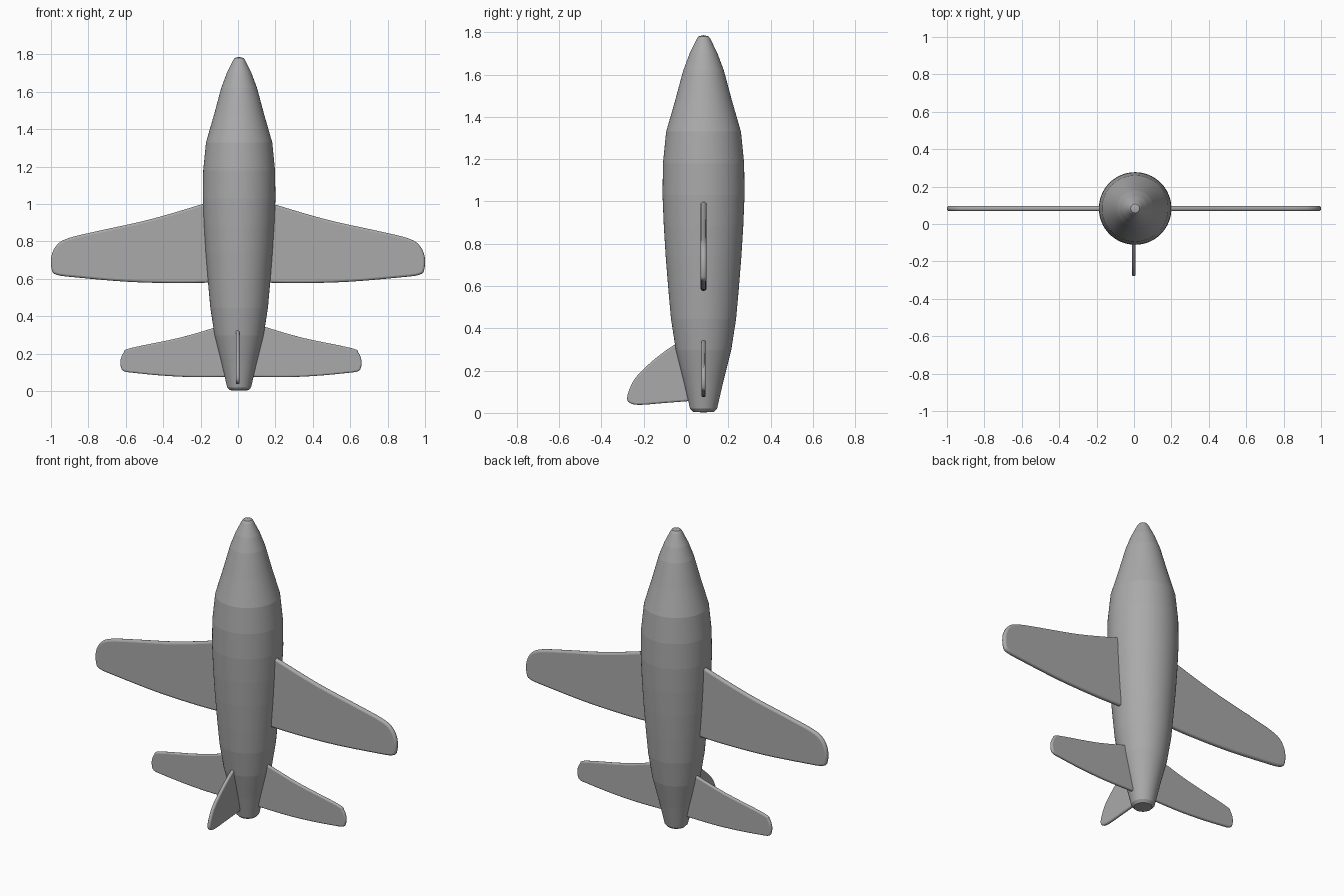
import bpy, bmesh, math
from mathutils import Vector

if "Cube" in bpy.data.objects:
    bpy.data.objects.remove(bpy.data.objects["Cube"])

CX, CY = 0.006, 0.083          # fuselage axis

grey = bpy.data.materials.new("dark_grey")
grey.diffuse_color = (0.40, 0.40, 0.40, 1)
grey.use_nodes = True
grey.node_tree.nodes["Principled BSDF"].inputs["Base Color"].default_value = grey.diffuse_color


def finish(name, bm):
    bmesh.ops.remove_doubles(bm, verts=bm.verts, dist=1e-5)
    bmesh.ops.recalc_face_normals(bm, faces=bm.faces)
    me = bpy.data.meshes.new(name)
    bm.to_mesh(me)
    bm.free()
    me.materials.append(grey)
    ob = bpy.data.objects.new(name, me)
    bpy.context.collection.objects.link(ob)
    bpy.ops.object.select_all(action='DESELECT')
    ob.select_set(True)
    bpy.context.view_layer.objects.active = ob
    bpy.ops.object.shade_smooth_by_angle(angle=math.radians(40))
    # large flat sides stay flat
    for p in me.polygons:
        if p.loop_total > 4:
            p.use_smooth = False
    return ob


def lathe(name, profile, sides=64):
    bm = bmesh.new()
    vs = [bm.verts.new((CX + r, CY, z)) for r, z in profile]
    es = [bm.edges.new(p) for p in zip(vs, vs[1:])]
    bmesh.ops.spin(bm, geom=vs + es, cent=(CX, CY, 0), axis=(0, 0, 1),
                   angle=math.tau, steps=sides, use_merge=True)
    # each ring is a crisp panel line, smooth around the body
    for e in bm.edges:
        if abs(e.verts[0].co.z - e.verts[1].co.z) < 1e-5:
            e.smooth = False
    return finish(name, bm)


def smooth_path(pts, n=4):
    # Catmull-Rom through the outline points, open at the hidden root
    p = [Vector(q) for q in pts]
    p = [p[0]] + p + [p[-1]]
    out = []
    for a, b, c, d in zip(p, p[1:], p[2:], p[3:]):
        for i in range(n):
            t = i / n
            out.append(0.5 * (2 * b + (c - a) * t + (2 * a - 5 * b + 4 * c - d) * t * t
                              + (3 * b - a - 3 * c + d) * t ** 3))
    return out + [p[-1]]


def plate(name, outline, thick, place, normal):
    # flat surface with rounded rim
    bm = bmesh.new()
    n = Vector(normal) * thick
    f = bm.faces.new([bm.verts.new(Vector(place(u, v)) - n / 2)
                      for u, v in smooth_path(outline)])
    ext = bmesh.ops.extrude_face_region(bm, geom=[f], use_keep_orig=True)
    bmesh.ops.translate(bm, vec=n, verts=[g for g in ext['geom']
                                          if isinstance(g, bmesh.types.BMVert)])
    bmesh.ops.recalc_face_normals(bm, faces=bm.faces)
    rims = [e for e in bm.edges if e.calc_face_angle(0) > 0.8
            and abs((e.verts[0].co - e.verts[1].co).dot(Vector(normal))) < 1e-4]
    bmesh.ops.bevel(bm, geom=rims, offset=thick * 0.42, segments=3,
                    profile=0.5, affect='EDGES', clamp_overlap=False)
    return finish(name, bm)


# Fuselage with blunt nose and rounded tail
lathe("fuselage", [
    (0, 0.002), (0.05, 0.005), (0.064, 0.02), (0.094, 0.15),
    (0.131, 0.297), (0.154, 0.445), (0.167, 0.59), (0.179, 0.74), (0.188, 0.885),
    (0.194, 1.03), (0.192, 1.18), (0.177, 1.33), (0.135, 1.475), (0.096, 1.62),
    (0.066, 1.70), (0.033, 1.768), (0.024, 1.781), (0, 1.787)])

# Main wings and tailplanes, mirrored left and right
WING = [(0.10, 1.03), (0.19, 1.0), (0.47, 0.918), (0.74, 0.858), (0.90, 0.82),
        (0.965, 0.785), (0.997, 0.725), (0.997, 0.655), (0.97, 0.622),
        (0.845, 0.606), (0.58, 0.584), (0.31, 0.577), (0.10, 0.582)]
TAIL = [(0.04, 0.375), (0.13, 0.343), (0.33, 0.285), (0.59, 0.230), (0.628, 0.205),
        (0.644, 0.165), (0.641, 0.125), (0.625, 0.106), (0.575, 0.098), (0.42, 0.083),
        (0.25, 0.075), (0.04, 0.077)]
for side, s in (("left", -1), ("right", 1)):
    plate(side + "_wing", WING, 0.028, lambda u, v: (s * u, CY, v), (0, 1, 0))
    plate(side + "_tailplane", TAIL, 0.02,
          lambda u, v: (0.016 + s * u, CY, v), (0, 1, 0))

# Upright fin on the front (-y) side
FIN = [(0.03, 0.36), (-0.055, 0.322), (-0.15, 0.253), (-0.23, 0.177),
       (-0.262, 0.125), (-0.278, 0.075), (-0.268, 0.048), (-0.22, 0.038),
       (-0.10, 0.047), (0.03, 0.057)]
plate("tail_fin", FIN, 0.02, lambda u, v: (-0.002, u, v), (1, 0, 0))
